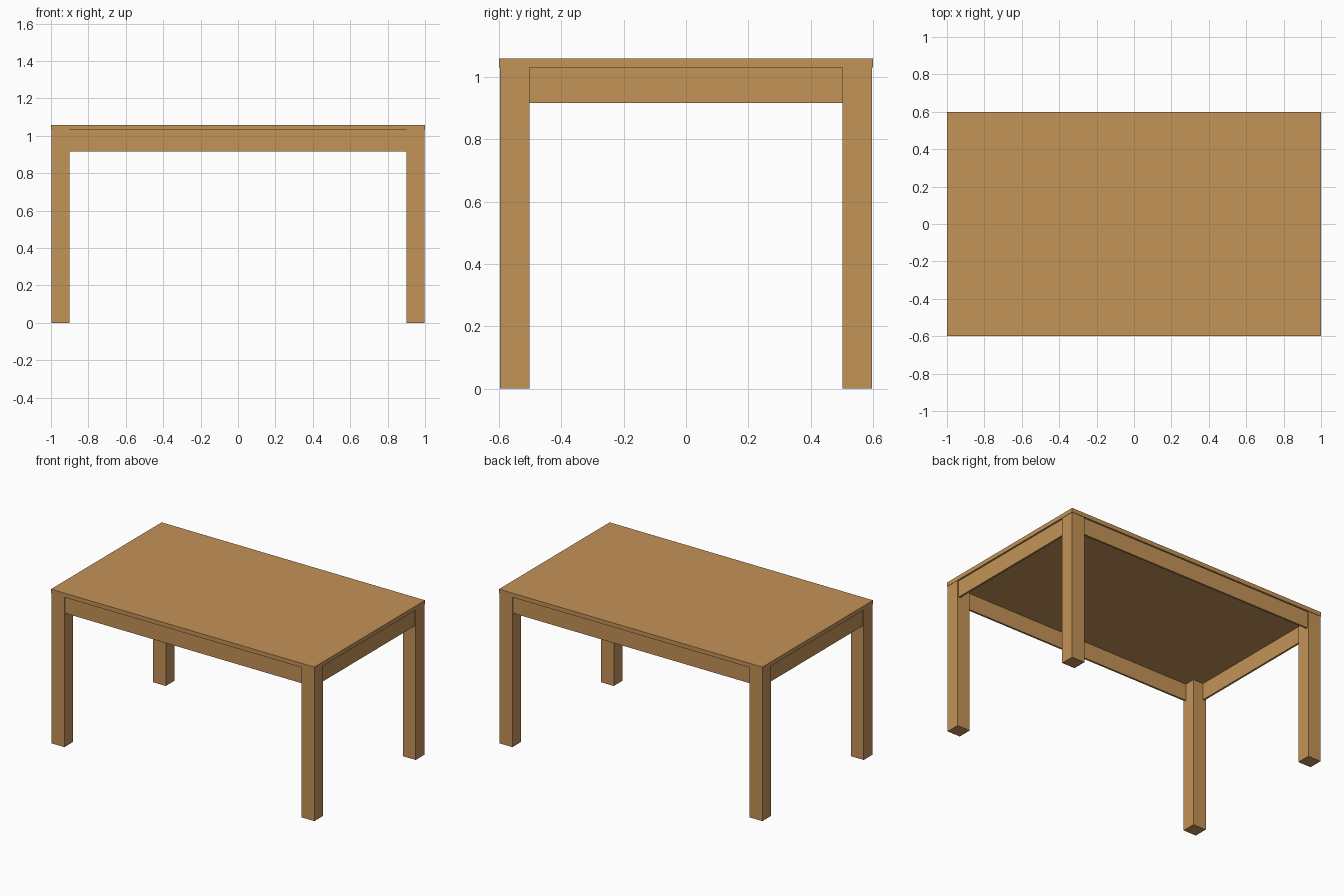
import bpy
import bmesh
from mathutils import Matrix, Vector

if "Cube" in bpy.data.objects:
    bpy.data.objects.remove(bpy.data.objects["Cube"])

wood = bpy.data.materials.new("light_wood")
wood.diffuse_color = (0.552, 0.292, 0.098, 1.0)
wood.use_nodes = True
wood.node_tree.nodes["Principled BSDF"].inputs["Base Color"].default_value = wood.diffuse_color


def box(name, lo, hi):
    """Axis-aligned box between two opposite corners."""
    lo, hi = Vector(lo), Vector(hi)
    bm = bmesh.new()
    bmesh.ops.create_cube(bm, size=1.0, matrix=Matrix.Diagonal((*(hi - lo), 1.0)))
    mesh = bpy.data.meshes.new(name)
    bm.to_mesh(mesh)
    bm.free()
    mesh.materials.append(wood)
    obj = bpy.data.objects.new(name, mesh)
    obj.location = (lo + hi) / 2
    bpy.context.collection.objects.link(obj)
    return obj


TOP, UNDER, APRON = 1.059, 1.03, 0.916   # heights
LX0, LX1 = 0.90, 0.998                   # leg inner / outer faces in x
LY0, LY1 = 0.502, 0.597                  # leg inner / outer faces in y
RECESS, THICK = 0.011, 0.013             # apron set-back and thickness

# Table top with a hairline overhang
box("table_top", (-1, -0.6, UNDER), (1, 0.6, TOP))

# Four square legs
for sx, xname in ((-1, "left"), (1, "right")):
    for sy, yname in ((-1, "front"), (1, "back")):
        xs = sorted((sx * LX0, sx * LX1))
        ys = sorted((sy * LY0, sy * LY1))
        box(f"{yname}_{xname}_leg", (xs[0], ys[0], 0), (xs[1], ys[1], UNDER))

# Long aprons between the legs
for s, name in ((-1, "front_apron"), (1, "back_apron")):
    ys = sorted((s * (0.6 - RECESS), s * (0.6 - RECESS - THICK)))
    box(name, (-LX0, ys[0], APRON), (LX0, ys[1], UNDER))

# Short aprons between the legs
for s, name in ((-1, "left_apron"), (1, "right_apron")):
    xs = sorted((s * (1 - RECESS), s * (1 - RECESS - THICK)))
    box(name, (xs[0], -LY0, APRON), (xs[1], LY0, UNDER))
